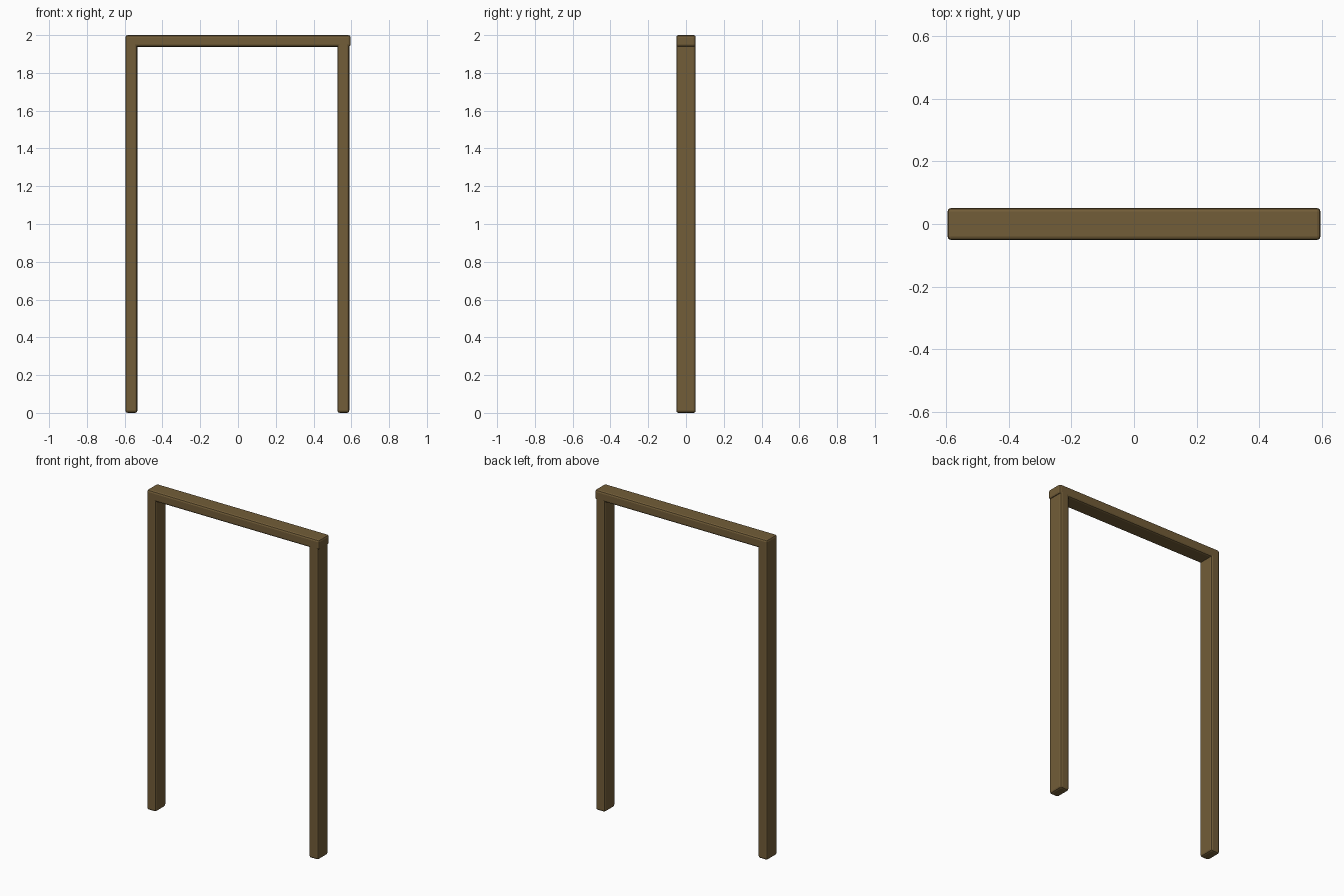
import bpy

if "Cube" in bpy.data.objects:
    bpy.data.objects.remove(bpy.data.objects["Cube"])

# Wood material shared by all beams
wood = bpy.data.materials.new("wood")
wood.diffuse_color = (0.17, 0.11, 0.04, 1)
wood.use_nodes = True
wood.node_tree.nodes["Principled BSDF"].inputs["Base Color"].default_value = wood.diffuse_color


def beam(name, x0, x1, z0, z1, depth=0.103, bevel=0.012):
    bpy.ops.mesh.primitive_cube_add(size=1, location=((x0 + x1) / 2, 0, (z0 + z1) / 2))
    ob = bpy.context.object
    ob.name = name
    ob.scale = (x1 - x0, depth, z1 - z0)
    bpy.ops.object.transform_apply(location=False, rotation=False, scale=True)
    mod = ob.modifiers.new("rounded_edges", 'BEVEL')
    mod.width = bevel
    mod.segments = 2
    ob.data.materials.append(wood)
    return ob


# Two door posts and the lintel; the lintel overhangs the right post slightly
beam("left_post", -0.596, -0.533, 0, 2.0)
beam("right_post", 0.526, 0.589, 0, 2.0)
beam("lintel", -0.596, 0.596, 1.938, 2.0)
